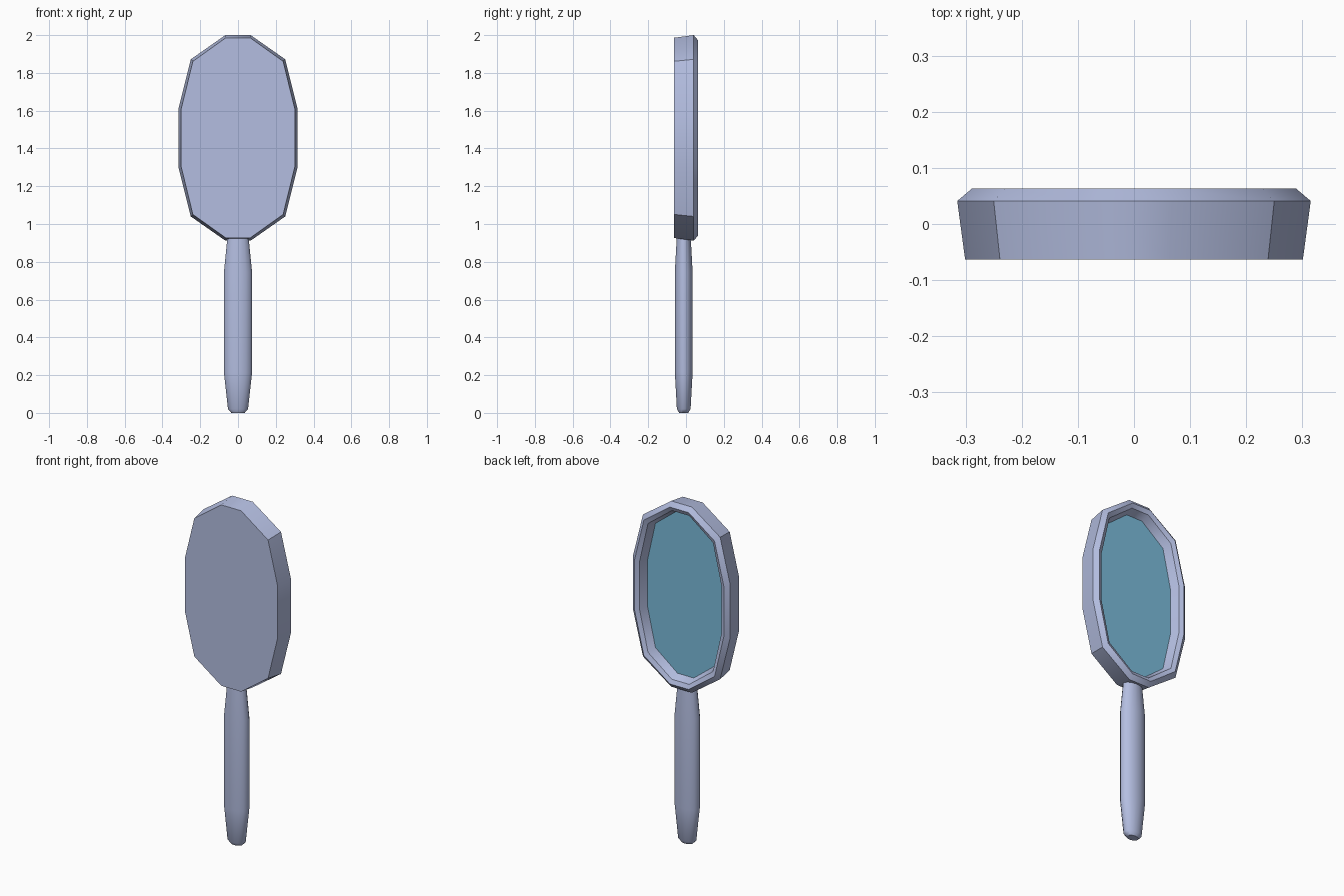
import bpy, bmesh, math

if "Cube" in bpy.data.objects:
    bpy.data.objects.remove(bpy.data.objects["Cube"])


def material(name, rgb):
    m = bpy.data.materials.new(name)
    m.diffuse_color = (*rgb, 1)
    m.use_nodes = True
    m.node_tree.nodes["Principled BSDF"].inputs["Base Color"].default_value = m.diffuse_color
    return m


FRAME = material("lavender plastic", (0.456, 0.515, 0.752))
GLASS = material("mirror blue", (0.198, 0.503, 0.708))

CZ, RX, RZ = 1.456, 0.315, 0.544
# one quarter of the twelve-sided outline, then mirrored all round
Q = [(0.315, 0.156), (0.25, 0.416), (0.067, 0.544)]
OUTLINE = (Q + [(-x, z) for x, z in Q[::-1]]
           + [(-x, -z) for x, z in Q] + [(x, -z) for x, z in Q[::-1]])


def head_ring(inset, y):
    """Head outline shrunk by an inset, placed at depth y."""
    sx, sz = (RX - inset) / RX, (RZ - inset) / RZ
    return [(x * sx, y, CZ + z * sz) for x, z in OUTLINE]


def loft(name, rings, mat, cap_start=True, cap_end=True, angle=40):
    """Skin a stack of rings into one object."""
    bm = bmesh.new()
    loops = [[bm.verts.new(p) for p in r] for r in rings]
    n = len(rings[0])
    for a, b in zip(loops, loops[1:]):
        for i in range(n):
            j = (i + 1) % n
            bm.faces.new((a[i], a[j], b[j], b[i]))
    if cap_start:
        bm.faces.new(loops[0])
    if cap_end:
        bm.faces.new(loops[-1])
    bmesh.ops.recalc_face_normals(bm, faces=bm.faces)
    me = bpy.data.meshes.new(name)
    bm.to_mesh(me)
    bm.free()
    me.materials.append(mat)
    ob = bpy.data.objects.new(name, me)
    bpy.context.collection.objects.link(ob)
    bpy.ops.object.select_all(action='DESELECT')
    ob.select_set(True)
    bpy.context.view_layer.objects.active = ob
    bpy.ops.object.shade_smooth_by_angle(angle=math.radians(angle))
    return ob


# head frame: flat front, flared side, bevelled rim and recess at the back
loft("head_frame", [head_ring(i, y) for i, y in
                    [(0.014, -0.063), (0, 0.041), (0.026, 0.063),
                     (0.05, 0.051), (0.069, 0.0)]], FRAME)

# mirror glass in the recess
loft("mirror_glass", [head_ring(0.069, -0.003), head_ring(0.068, 0.003)], GLASS)


# handle: oval section with tapered ends
def oval(z, rx, ry, n=16):
    return [(rx * math.cos(2 * math.pi * (k + 0.5) / n),
             -0.012 + ry * math.sin(2 * math.pi * (k + 0.5) / n), z)
            for k in range(n)]


loft("handle", [oval(*s) for s in
                [(0, 0.036, 0.024), (0.02, 0.054, 0.037), (0.215, 0.076, 0.048),
                 (0.745, 0.076, 0.048), (0.96, 0.054, 0.036)]], FRAME, angle=50)
